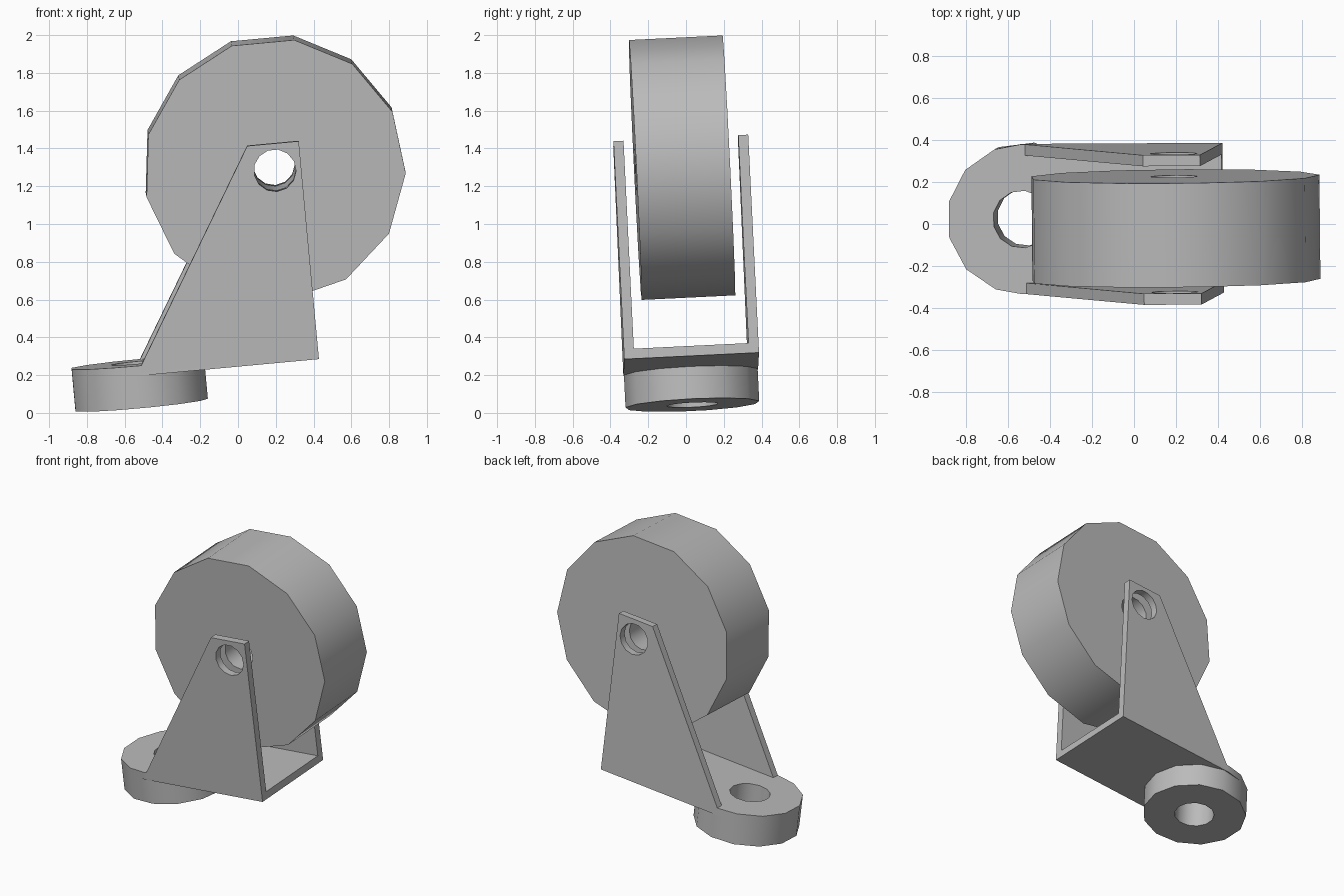
import bpy
from math import radians, cos, sin, pi
from mathutils import Matrix, Vector, Euler

old = bpy.data.objects.get("Cube")
if old:
    bpy.data.objects.remove(old)

SIDES = 13
HALF_WIDTH, THICK = 0.357, 0.053
PIVOT_X, AXLE = -0.96, Vector((-0.14, 0, 1.017))
PLACE = Matrix.Translation((0.425, 0.03, 0.302)) @ Euler(
    (radians(2.8), radians(-5.3), radians(0.3))).to_matrix().to_4x4()

grey = bpy.data.materials.new("plain grey")
grey.use_nodes = True
COLOUR = (0.5, 0.5, 0.5, 1)
grey.diffuse_color = COLOUR
grey.node_tree.nodes["Principled BSDF"].inputs["Base Color"].default_value = COLOUR


def ngon(radius, centre=(0, 0), start=0.0):
    return [(centre[0] + radius * cos(start + 2 * pi * i / SIDES),
             centre[1] + radius * sin(start + 2 * pi * i / SIDES)) for i in range(SIDES)]


def prism(name, outline, low, high, across=False):
    """Extrude an outline along z, or along y when across is set."""
    n = len(outline)
    verts = [(a, h, b) if across else (a, b, h) for h in (low, high) for a, b in outline]
    faces = [tuple(range(n))[::-1], tuple(range(n, 2 * n))]
    faces += [(i, (i + 1) % n, n + (i + 1) % n, n + i) for i in range(n)]
    if across:
        faces = [f[::-1] for f in faces]
    mesh = bpy.data.meshes.new(name)
    mesh.from_pydata(verts, [], faces)
    mesh.materials.append(grey)
    obj = bpy.data.objects.new(name, mesh)
    bpy.context.collection.objects.link(obj)
    return obj


def combine(target, other, operation):
    mod = target.modifiers.new("combine", 'BOOLEAN')
    mod.operation, mod.solver, mod.object = operation, 'EXACT', other
    bpy.context.view_layer.objects.active = target
    bpy.ops.object.modifier_apply(modifier=mod.name)
    bpy.data.objects.remove(other)


# Mounting plate with a rounded end over the swivel boss
boss_outline = ngon(0.357, (PIVOT_X, 0))
round_end = [p for p in boss_outline if p[0] < PIVOT_X - 0.01]
plate_outline = [(0, -HALF_WIDTH), (0, HALF_WIDTH), (PIVOT_X, HALF_WIDTH)]
plate_outline += round_end + [(PIVOT_X, -HALF_WIDTH)]
fork = prism("fork", plate_outline, 0, THICK)
combine(fork, prism("boss", boss_outline, -0.172, 0.02), 'UNION')

# Tapered arms either side of the wheel
arm_outline = [(0, 0.02), (0, 1.16), (-0.274, 1.16), (-0.94, THICK), (-0.94, 0.02)]
for low in (-HALF_WIDTH, HALF_WIDTH - THICK):
    combine(fork, prism("arm", arm_outline, low, low + THICK, True), 'UNION')

# Wheel with a flat facet uppermost
wheel = prism("wheel", ngon(0.694, (AXLE.x, AXLE.z), -pi / 2), -0.248, 0.248, True)

# Swivel hole and axle holes
combine(fork, prism("swivel_hole", ngon(0.137, (PIVOT_X, 0)), -1, 0.5), 'DIFFERENCE')
for part in (fork, wheel):
    hole = prism("axle_hole", ngon(0.112, (AXLE.x, AXLE.z), -pi / 2), -1, 1, True)
    combine(part, hole, 'DIFFERENCE')

# Tilt the finished parts and shade them
for part in (fork, wheel):
    part.data.transform(PLACE)
    bpy.ops.object.select_all(action='DESELECT')
    part.select_set(True)
    bpy.context.view_layer.objects.active = part
    bpy.ops.object.shade_smooth_by_angle(angle=radians(30))
